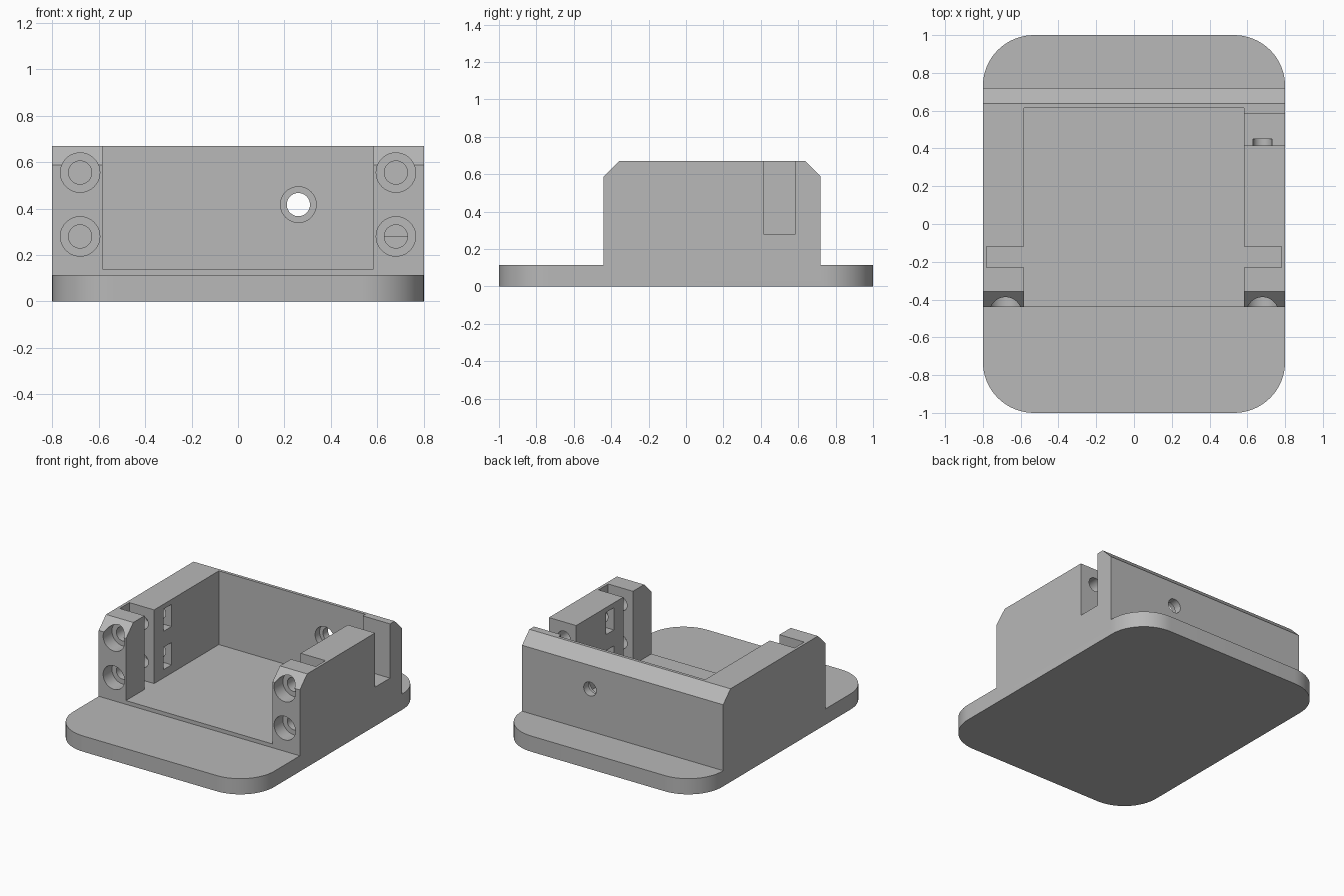
import bpy
import bmesh
import math

cube = bpy.data.objects.get("Cube")
if cube:
    bpy.data.objects.remove(cube, do_unlink=True)

grey = bpy.data.materials.new("plain_grey")
grey.use_nodes = True
COLOUR = (0.48, 0.48, 0.48, 1)
grey.diffuse_color = COLOUR
grey.node_tree.nodes["Principled BSDF"].inputs["Base Color"].default_value = COLOUR

HALF_W = 0.8      # half width of plate and housing
BASE_H = 0.113    # plate thickness
FLOOR = 0.14      # pocket floor
TOP = 0.67
INNER = 0.583     # half width of the pocket
FRONT, BACK = -0.44, 0.72


def prism(name, points, direction):
    """Extrude a closed outline along a direction."""
    bm = bmesh.new()
    face = bm.faces.new([bm.verts.new(p) for p in points])
    ext = bmesh.ops.extrude_face_region(bm, geom=[face])
    moved = [v for v in ext["geom"] if isinstance(v, bmesh.types.BMVert)]
    bmesh.ops.translate(bm, verts=moved, vec=direction)
    bmesh.ops.recalc_face_normals(bm, faces=bm.faces[:])
    mesh = bpy.data.meshes.new(name)
    bm.to_mesh(mesh)
    bm.free()
    mesh.materials.append(grey)
    obj = bpy.data.objects.new(name, mesh)
    bpy.context.collection.objects.link(obj)
    return obj


def box(name, x0, x1, y0, y1, z0, z1):
    outline = [(x0, y0, z0), (x1, y0, z0), (x1, y1, z0), (x0, y1, z0)]
    return prism(name, outline, (0, 0, z1 - z0))


def bore(name, x, z, radius, y0, y1, sides=40):
    """Cylinder running front to back."""
    ring = [(x + radius * math.cos(math.tau * i / sides), y0,
             z + radius * math.sin(math.tau * i / sides)) for i in range(sides)]
    return prism(name, ring, (0, y1 - y0, 0))


def combine(target, tool, operation):
    mod = target.modifiers.new(tool.name, 'BOOLEAN')
    mod.operation = operation
    mod.solver = 'EXACT'
    mod.object = tool
    tool.hide_render = True
    tools.append(tool)


tools = []

# Base plate with rounded corners
R = 0.27
outline = []
for corner, (sx, sy) in enumerate([(1, 1), (-1, 1), (-1, -1), (1, -1)]):
    for i in range(17):
        a = math.pi / 2 * (corner + i / 16)
        outline.append((sx * (HALF_W - R) + R * math.cos(a),
                        sy * (1 - R) + R * math.sin(a), 0))
body = prism("housing_on_base_plate", outline, (0, 0, BASE_H))

# Housing block with chamfered front and back top edges
C = 0.083
profile = [(FRONT, 0.05), (BACK, 0.05), (BACK, TOP - C), (BACK - C, TOP),
           (FRONT + C, TOP), (FRONT, TOP - C)]
block = prism("housing_block", [(-HALF_W, y, z) for y, z in profile], (2 * HALF_W, 0, 0))
combine(body, block, 'UNION')

# Main pocket, open at the front and top
combine(body, box("pocket_cutter", -INNER, INNER, -0.6, 0.615, FLOOR, 1), 'DIFFERENCE')

# Notch through the left wall
combine(body, box("notch_cutter", 0.5, 1, 0.415, 0.585, 0.28, 1), 'DIFFERENCE')

for side in (-1, 1):
    # Vertical slot behind each front post
    xs = sorted((side * 0.5, side * 0.78))
    combine(body, box("slot_cutter", *xs, -0.23, -0.12, FLOOR, 1), 'DIFFERENCE')
    for z in (0.28, 0.555):
        # Counterbored screw holes and side nut pockets
        x = side * 0.68
        combine(body, bore("counterbore_cutter", x, z, 0.085, -0.6, -0.34), 'DIFFERENCE')
        combine(body, bore("screw_hole_cutter", x, z, 0.05, -0.5, 0.45), 'DIFFERENCE')
        xs = sorted((side * 0.5, side * 0.765))
        combine(body, box("nut_cutter", *xs, -0.013, 0.077, z - 0.08, z + 0.08), 'DIFFERENCE')

# Counterbored hole through the back wall
combine(body, bore("back_counterbore_cutter", 0.26, 0.417, 0.077, 0.5, 0.665), 'DIFFERENCE')
combine(body, bore("back_hole_cutter", 0.26, 0.417, 0.05, 0.5, 0.9), 'DIFFERENCE')

# Bake the cuts and remove the helpers
graph = bpy.context.evaluated_depsgraph_get()
result = bpy.data.meshes.new_from_object(body.evaluated_get(graph))
body.modifiers.clear()
body.data = result
result.materials.clear()
result.materials.append(grey)
for poly in result.polygons:
    poly.material_index = 0
for tool in tools:
    bpy.data.objects.remove(tool, do_unlink=True)

bpy.ops.object.select_all(action='DESELECT')
body.select_set(True)
bpy.context.view_layer.objects.active = body
bpy.ops.object.shade_smooth_by_angle(angle=math.radians(30))
